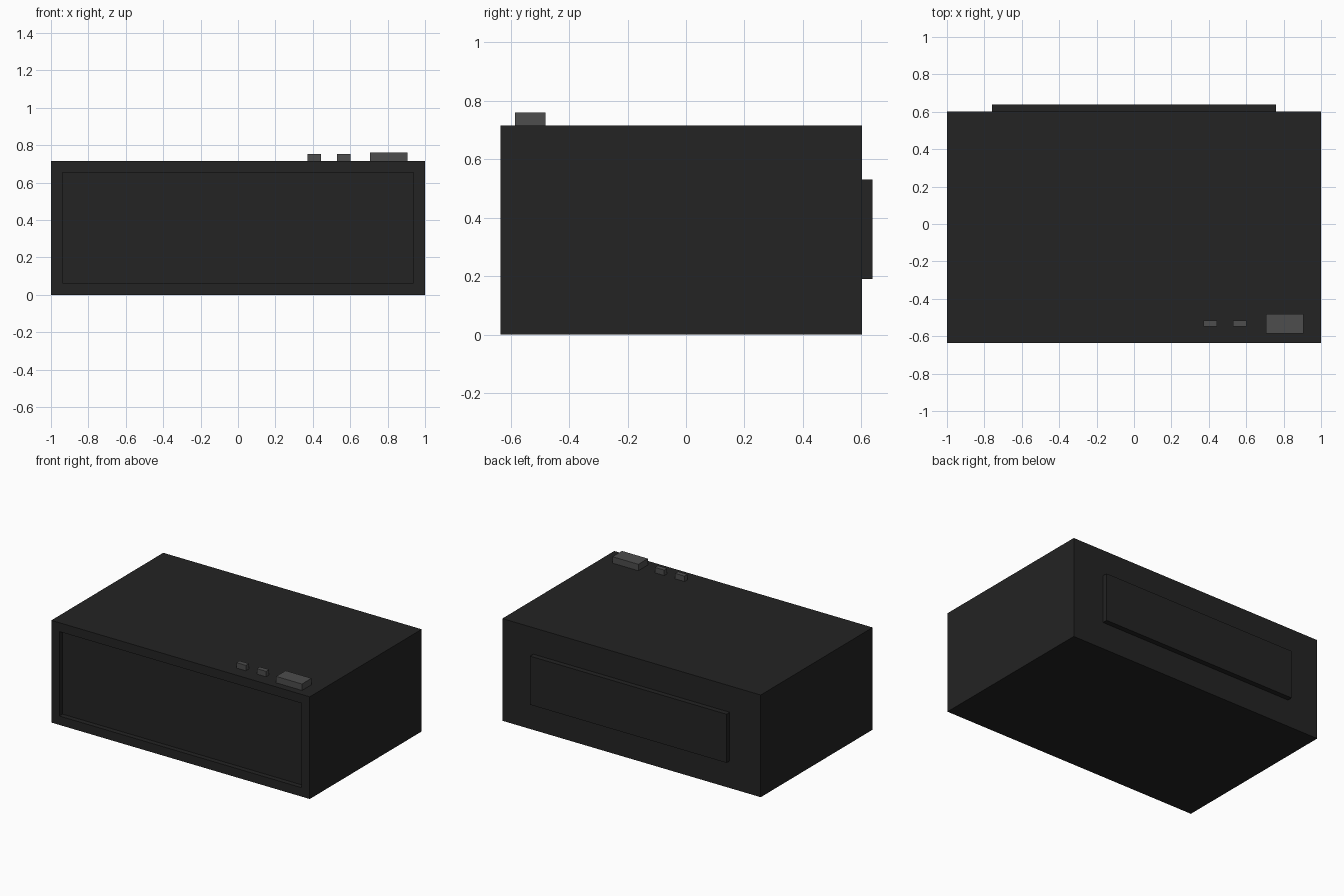
import bpy, bmesh
from mathutils import Vector

if "Cube" in bpy.data.objects:
    bpy.data.objects.remove(bpy.data.objects["Cube"])


def material(name, value):
    m = bpy.data.materials.new(name)
    m.diffuse_color = (value, value, value, 1)
    m.use_nodes = True
    m.node_tree.nodes["Principled BSDF"].inputs["Base Color"].default_value = m.diffuse_color
    return m


black = material("black casing", 0.017)
grey = material("dark grey button", 0.075)


def box(name, lo, hi, mat):
    """Axis-aligned box between two corners."""
    lo, hi = Vector(lo), Vector(hi)
    bm = bmesh.new()
    bmesh.ops.create_cube(bm, size=1)
    for v in bm.verts:
        v.co = (lo + hi) / 2 + v.co * (hi - lo)
    mesh = bpy.data.meshes.new(name)
    bm.to_mesh(mesh)
    bm.free()
    mesh.materials.append(mat)
    obj = bpy.data.objects.new(name, mesh)
    bpy.context.collection.objects.link(obj)
    return obj


# Casing with a shallow rectangular recess in the front
FRONT, TOP, DEPTH = -0.635, 0.715, 0.035
casing = box("casing", (-1, FRONT, 0), (1, 0.602, TOP), black)
bm = bmesh.new()
bm.from_mesh(casing.data)
bm.normal_update()
front = min(bm.faces, key=lambda f: f.normal.y)
bmesh.ops.inset_region(bm, faces=[front], thickness=0.088)
inner = bmesh.ops.extrude_discrete_faces(bm, faces=[front])["faces"]
bmesh.ops.translate(bm, verts=inner[0].verts, vec=(0, DEPTH, 0))
bm.to_mesh(casing.data)
bm.free()

# Raised plate on the back
box("back_plate", (-0.76, 0.60, 0.19), (0.76, 0.638, 0.53), black)

# Buttons on the top
box("large_button", (0.705, -0.585, TOP - 0.005), (0.905, -0.48, 0.76), grey)
for i, x in enumerate((0.408, 0.565)):
    box(f"small_button_{i + 1}", (x - 0.036, -0.548, TOP - 0.005),
        (x + 0.036, -0.515, 0.753), grey)
